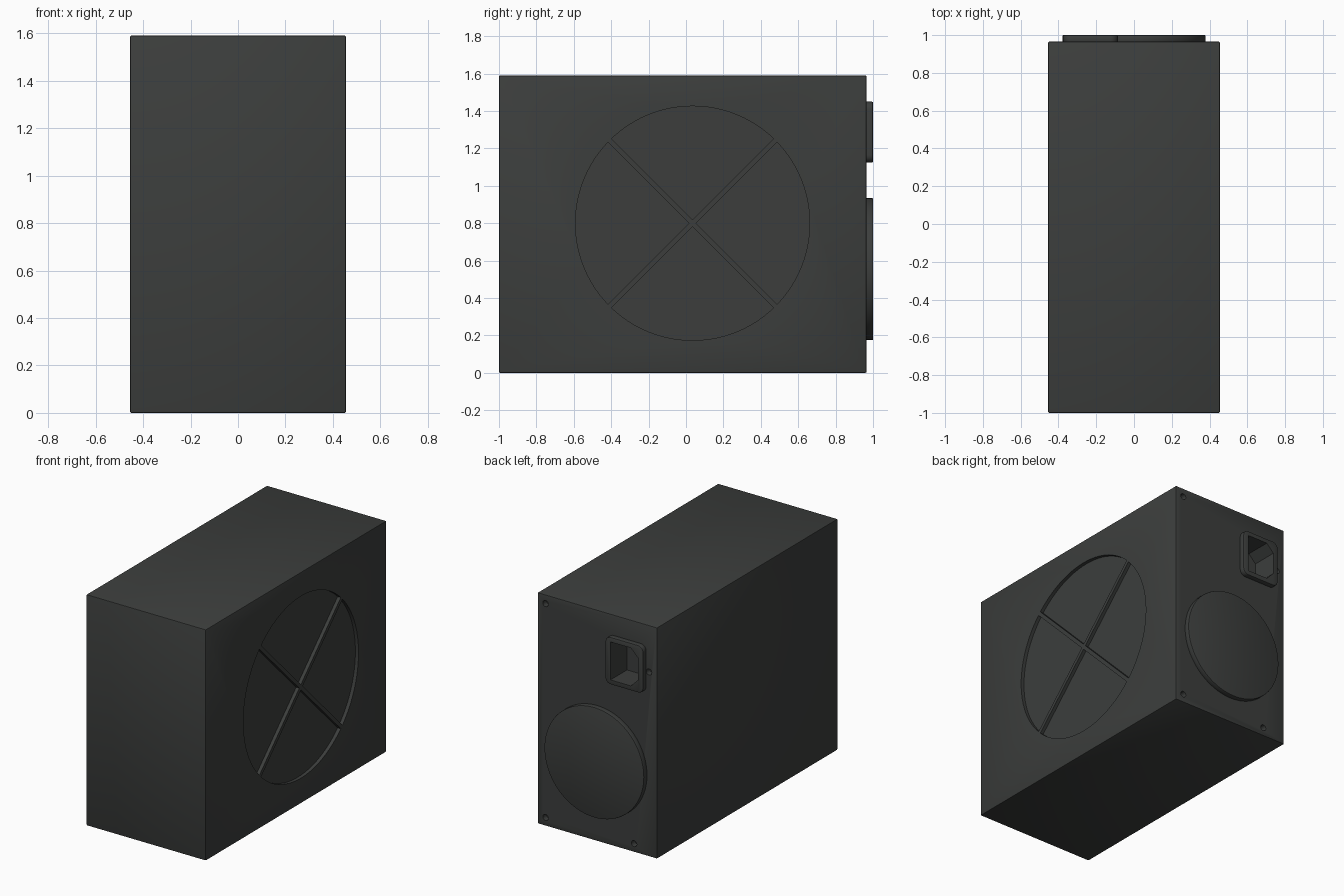
import bpy, bmesh, math
from mathutils import Matrix, Vector

if "Cube" in bpy.data.objects:
    bpy.data.objects.remove(bpy.data.objects["Cube"])

mat = bpy.data.materials.new("dark_grey")
mat.diffuse_color = (0.045, 0.048, 0.046, 1)
mat.use_nodes = True
mat.node_tree.nodes["Principled BSDF"].inputs["Base Color"].default_value = mat.diffuse_color


def finish(name, bm):
    bmesh.ops.recalc_face_normals(bm, faces=bm.faces)
    me = bpy.data.meshes.new(name)
    bm.to_mesh(me)
    bm.free()
    ob = bpy.data.objects.new(name, me)
    bpy.context.collection.objects.link(ob)
    me.materials.append(mat)
    return ob


def box(name, lo, hi):
    bm = bmesh.new()
    bmesh.ops.create_cube(bm, size=1)
    lo, hi = Vector(lo), Vector(hi)
    for v in bm.verts:
        v.co = (lo + hi) / 2 + v.co * (hi - lo)
    return finish(name, bm)


def cylinder(name, centre, radius, depth, axis, sides):
    bm = bmesh.new()
    rot = Matrix.Rotation(math.pi / 2, 4, 'Y' if axis == 'X' else 'X')
    bmesh.ops.create_cone(bm, cap_ends=True, segments=sides, radius1=radius,
                          radius2=radius, depth=depth,
                          matrix=Matrix.Translation(centre) @ rot)
    return finish(name, bm)


def prism(name, outline, y0, y1):
    """Extrude an x-z outline along y."""
    bm = bmesh.new()
    face = bm.faces.new([bm.verts.new((x, y0, z)) for x, z in outline])
    out = bmesh.ops.extrude_face_region(bm, geom=[face])
    verts = [g for g in out["geom"] if isinstance(g, bmesh.types.BMVert)]
    bmesh.ops.translate(bm, verts=verts, vec=(0, y1 - y0, 0))
    return finish(name, bm)


def apply_mods(ob):
    bpy.context.view_layer.update()
    dg = bpy.context.evaluated_depsgraph_get()
    me = bpy.data.meshes.new_from_object(ob.evaluated_get(dg))
    ob.modifiers.clear()
    ob.data = me


def cut(ob, cutter):
    cutter.hide_render = True
    m = ob.modifiers.new("cut", 'BOOLEAN')
    m.operation, m.solver, m.object = 'DIFFERENCE', 'EXACT', cutter
    apply_mods(ob)


def bevel(ob, width, segments=2):
    m = ob.modifiers.new("bevel", 'BEVEL')
    m.width, m.segments, m.limit_method = width, segments, 'ANGLE'
    apply_mods(ob)


X, Y, H = 0.455, 0.965, 1.59

# Case
case = box("case", (-X, -1, 0), (X, Y, H))
bevel(case, 0.006)

# Side fan recess, with a flush cross of two bars
fan_y, fan_z, fan_r, fan_d = 0.035, 0.8, 0.626, 0.024
cutters = [cylinder("fan_cutter", (X, fan_y, fan_z), fan_r, 2 * fan_d, 'X', 96)]
smooth = [case]
for i, angle in enumerate((45, -45)):
    bar = box(f"fan_bar_{i + 1}", (-fan_d / 2 - 0.002, -fan_r, -0.013), (fan_d / 2, fan_r, 0.013))
    bar.data.transform(Matrix.Translation((X - fan_d / 2, fan_y, fan_z))
                       @ Matrix.Rotation(math.radians(angle), 4, 'X'))

# Screw holes in the back panel
for x, z in ((0.394, 1.53), (0.394, 0.058), (-0.28, 0.058), (-0.394, 1.27)):
    cutters.append(cylinder("screw_hole_cutter", (x, Y, z), 0.021, 0.08, 'Y', 24))

# Power inlet pocket with two chamfered corners
l, r, b, t, c = -0.335, -0.125, 1.157, 1.418, 0.055
pocket = prism("inlet_cutter", [(r, b), (r, t), (l + c, t), (l, t - c), (l, b + c), (l + c, b)],
               0.82, 1.1)
for cutter in cutters + [pocket]:
    cut(case, cutter)

# Power inlet frame with rounded corners
l, r, b, t, rad = -0.373, -0.085, 1.125, 1.45, 0.04
outline = []
for k, (x, z) in enumerate(((r - rad, t - rad), (l + rad, t - rad), (l + rad, b + rad), (r - rad, b + rad))):
    for s in range(7):
        a = math.radians(90 * k + 15 * s)
        outline.append((x + rad * math.cos(a), z + rad * math.sin(a)))
frame = prism("inlet_frame", outline, Y - 0.005, 1.0)
bevel(frame, 0.006)
cut(frame, pocket)
smooth.append(frame)

# Raised disc on the back panel
disc = cylinder("back_disc", (0, 0.98, 0.555), 0.379, 0.04, 'Y', 96)
bevel(disc, 0.004)
smooth.append(disc)

for cutter in cutters + [pocket]:
    bpy.data.objects.remove(cutter)

# Smooth shading with sharp edges kept
bpy.ops.object.select_all(action='DESELECT')
for ob in smooth:
    ob.select_set(True)
bpy.context.view_layer.objects.active = case
bpy.ops.object.shade_smooth_by_angle(angle=math.radians(30))
